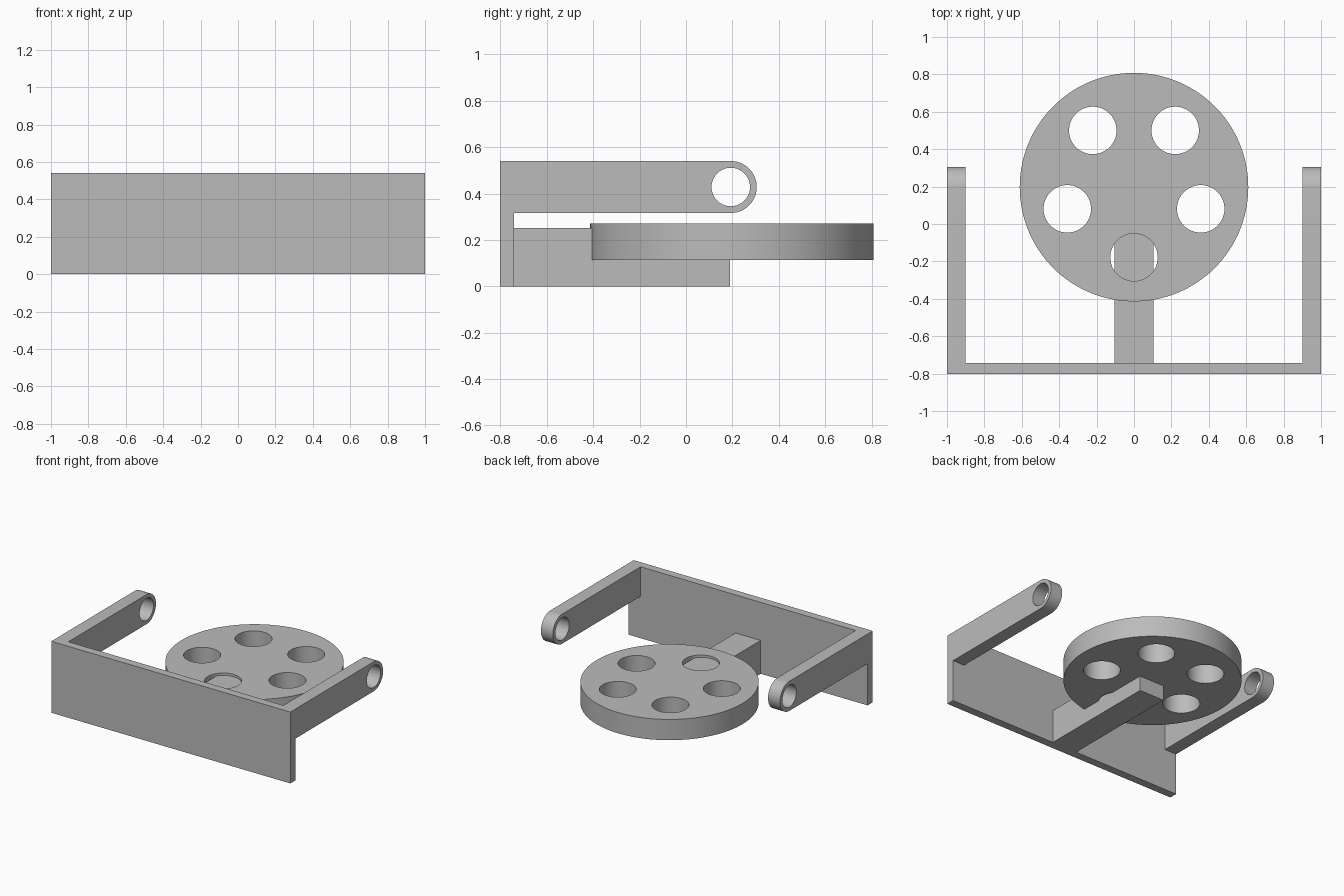
import bpy, bmesh
from math import sin, cos, pi, radians
from mathutils import Matrix, Vector

old = bpy.data.objects.get("Cube")
if old:
    bpy.data.objects.remove(old, do_unlink=True)

grey = bpy.data.materials.new("plain grey")
grey.use_nodes = True
COLOR = (0.5, 0.5, 0.5, 1)
grey.diffuse_color = COLOR
grey.node_tree.nodes["Principled BSDF"].inputs["Base Color"].default_value = COLOR


def arc(cx, cy, r, start=0, sweep=2 * pi, n=96):
    """Points along an arc; a full circle leaves out the repeated end point."""
    steps = n if sweep >= 2 * pi else n - 1
    return [(cx + r * cos(start + sweep * i / steps),
             cy + r * sin(start + sweep * i / steps)) for i in range(n)]


def plate(name, loops, depth, matrix):
    """Extrude an outline (first loop) with holes (other loops) from 0 to depth."""
    bm = bmesh.new()
    edges = []
    for loop in loops:
        vs = [bm.verts.new((x, y, 0)) for x, y in loop]
        edges += [bm.edges.new((a, b)) for a, b in zip(vs, vs[1:] + vs[:1])]
    bmesh.ops.triangle_fill(bm, edges=edges, use_beauty=True, normal=(0, 0, 1))
    top = bmesh.ops.extrude_face_region(bm, geom=bm.faces[:], use_keep_orig=True)
    verts = [g for g in top["geom"] if isinstance(g, bmesh.types.BMVert)]
    bmesh.ops.translate(bm, vec=(0, 0, depth), verts=verts)
    bm.transform(matrix)
    bmesh.ops.recalc_face_normals(bm, faces=bm.faces[:])
    return finish(name, bm)


def box(name, low, high):
    bm = bmesh.new()
    low, high = Vector(low), Vector(high)
    bmesh.ops.create_cube(bm, size=1, matrix=Matrix.Translation((low + high) / 2)
                          @ Matrix.Diagonal((*(high - low), 1)))
    return finish(name, bm)


def finish(name, bm):
    mesh = bpy.data.meshes.new(name)
    bm.to_mesh(mesh)
    bm.free()
    mesh.materials.append(grey)
    obj = bpy.data.objects.new(name, mesh)
    bpy.context.collection.objects.link(obj)
    bpy.ops.object.select_all(action="DESELECT")
    obj.select_set(True)
    bpy.context.view_layer.objects.active = obj
    bpy.ops.object.shade_smooth_by_angle(angle=radians(30))
    return obj


# Upright front panel and the central beam behind it
box("front_panel", (-1, -0.803, 0), (1, -0.742, 0.54))
box("center_beam", (-0.105, -0.742, 0), (0.105, 0.19, 0.252))

# Side arms: round-ended bars with a pivot hole, drawn in the y-z plane
PIVOT_Y, PIVOT_Z, ARM_R = 0.193, 0.428, 0.112
outline = [(-0.742, PIVOT_Z + ARM_R), (-0.742, PIVOT_Z - ARM_R)]
outline += arc(PIVOT_Y, PIVOT_Z, ARM_R, -pi / 2, pi, 40)
eye = arc(PIVOT_Y, PIVOT_Z, 0.083, n=64)
yz_plane = Matrix(((0, 0, 1, 0), (1, 0, 0, 0), (0, 1, 0, 0), (0, 0, 0, 1)))
for name, x in (("right_arm", -1), ("left_arm", 0.9)):
    plate(name, [outline, eye], 0.1, Matrix.Translation((x, 0, 0)) @ yz_plane)

# Flat disc with five round holes
DISC_Y = 0.197
loops = [arc(0, DISC_Y, 0.611, n=128)]
for i in range(5):
    a = -pi / 2 + i * 2 * pi / 5
    loops.append(arc(0.375 * cos(a), DISC_Y + 0.375 * sin(a), 0.127, n=64))
plate("holed_disc", loops, 0.157, Matrix.Translation((0, 0, 0.113)))
